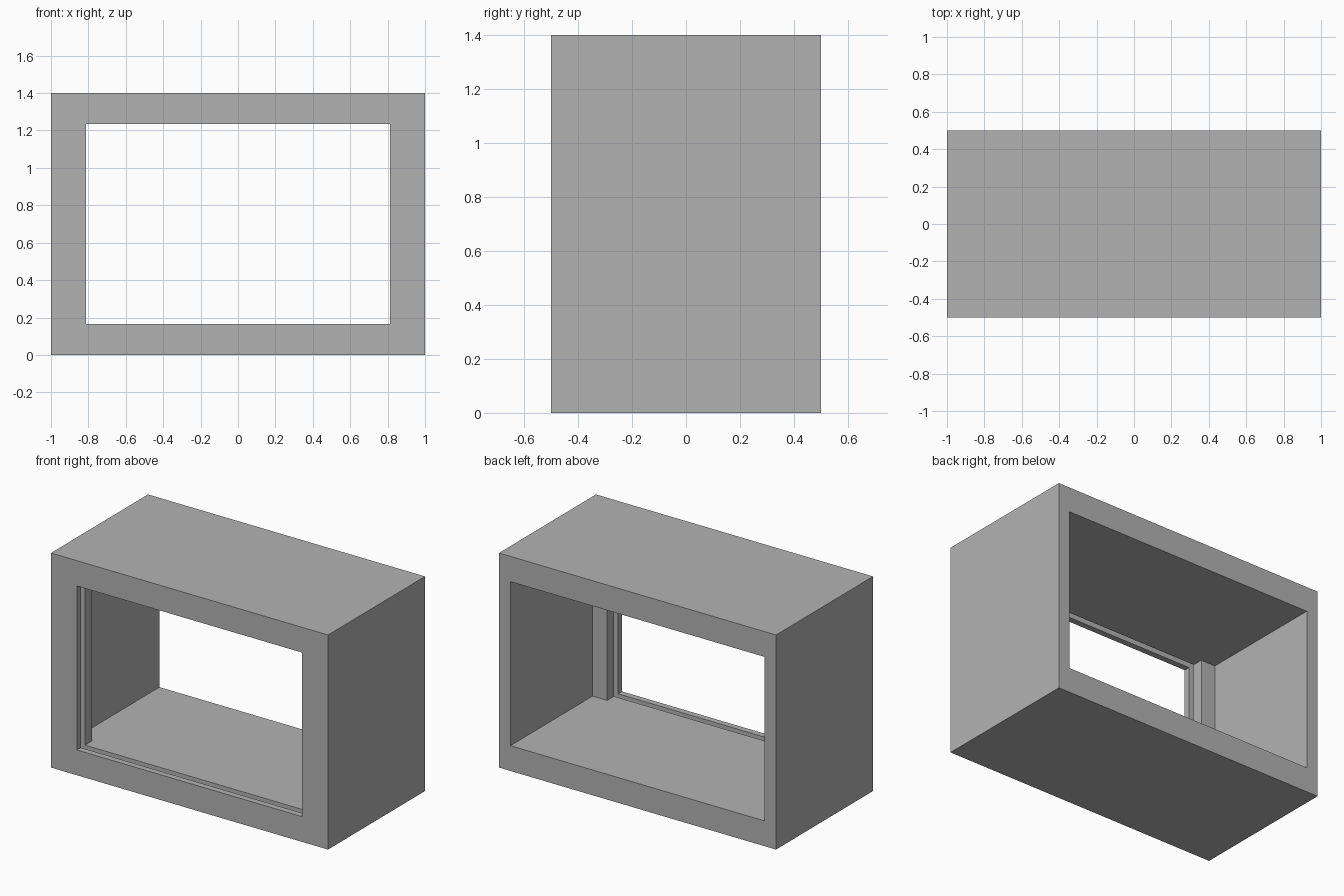
import bpy
import bmesh

# Remove the default cube
old = bpy.data.objects.get("Cube")
if old:
    bpy.data.objects.remove(old, do_unlink=True)

# Plain grey material
grey = bpy.data.materials.new("plain grey")
grey.use_nodes = True
colour = (0.45, 0.45, 0.45, 1.0)
grey.diffuse_color = colour
grey.node_tree.nodes["Principled BSDF"].inputs["Base Color"].default_value = colour

# Main dimensions
HALF_W, HALF_D, HALF_H = 1.0, 0.5, 0.7
OPEN_W, ROOM_W, OPEN_H = 0.812, 0.917, 0.535
GROOVE = 0.05
LIP_Y, TRACK_Y, POST_Y = -0.46, -0.417, -0.347


def ring(bm, half_w, half_h, y):
    """Rectangular loop of vertices around the tunnel axis."""
    corners = ((-1, -1), (1, -1), (1, 1), (-1, 1))
    return [bm.verts.new((sx * half_w, y, HALF_H + sz * half_h)) for sx, sz in corners]


def bridge(bm, a, b):
    """Join two loops with quads, leaving out sides that have no area."""
    for i in range(4):
        j = (i + 1) % 4
        face = bm.faces.new((a[i], a[j], b[j], b[i]))
        if face.calc_area() < 1e-6:
            bm.faces.remove(face)


# Section of the wall, from the outer front edge around the back
# and through the room, posts, shutter track and front lip
section = [
    (HALF_W, HALF_H, -HALF_D),
    (HALF_W, HALF_H, HALF_D),
    (ROOM_W, OPEN_H, HALF_D),
    (ROOM_W, OPEN_H, POST_Y),
    (OPEN_W, OPEN_H, POST_Y),
    (OPEN_W, OPEN_H, TRACK_Y),
    (OPEN_W + GROOVE, OPEN_H + GROOVE, TRACK_Y),
    (OPEN_W + GROOVE, OPEN_H + GROOVE, LIP_Y),
    (OPEN_W, OPEN_H, LIP_Y),
    (OPEN_W, OPEN_H, -HALF_D),
]

bm = bmesh.new()
rings = [ring(bm, *s) for s in section]
for k, loop in enumerate(rings):
    bridge(bm, loop, rings[(k + 1) % len(rings)])
bmesh.ops.recalc_face_normals(bm, faces=bm.faces)

# Make sure the shell faces outwards
if bm.calc_volume(signed=True) < 0:
    bmesh.ops.reverse_faces(bm, faces=bm.faces)

mesh = bpy.data.meshes.new("open_box_frame")
bm.to_mesh(mesh)
bm.free()
mesh.materials.append(grey)
frame = bpy.data.objects.new("open_box_frame", mesh)
bpy.context.collection.objects.link(frame)
